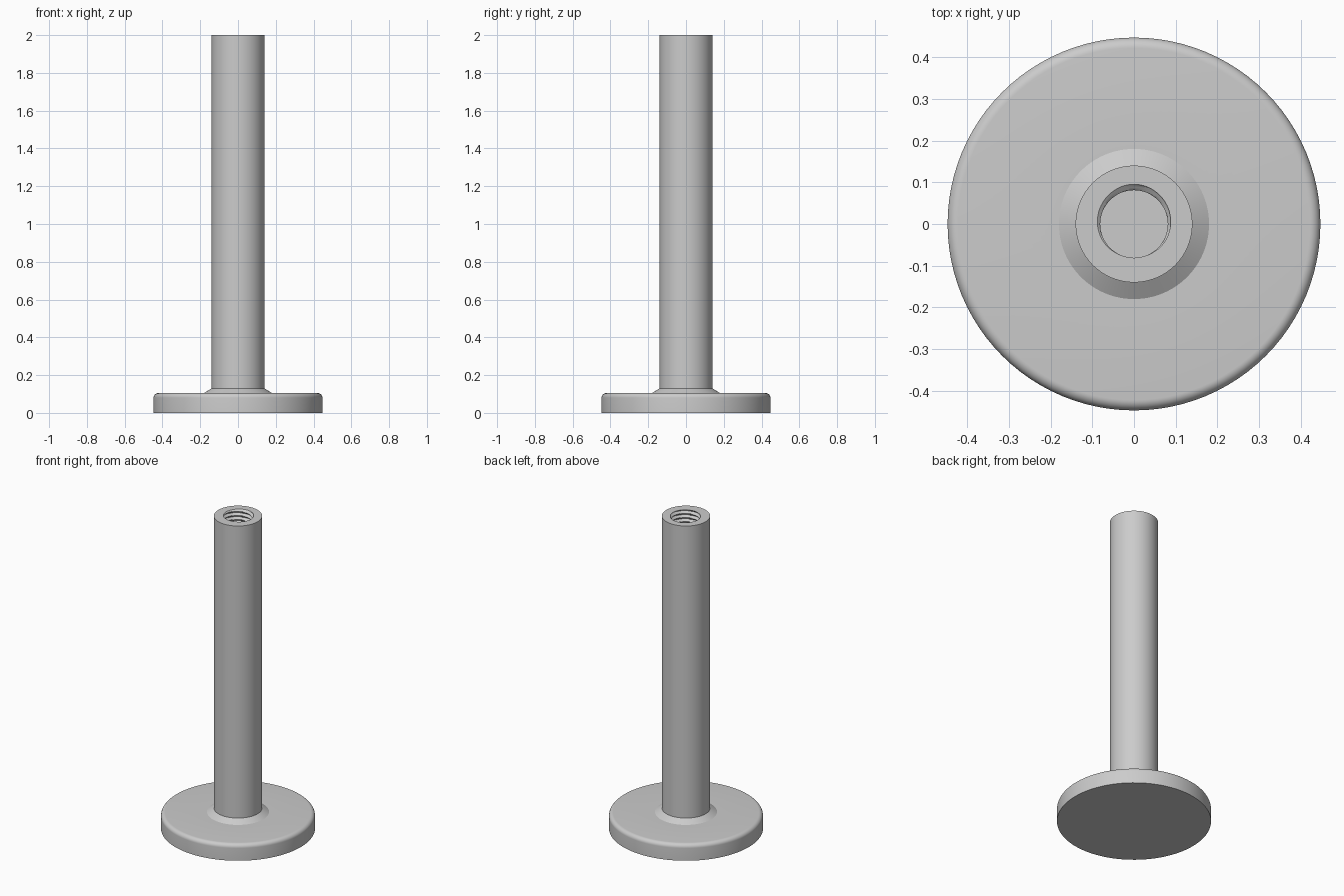
import bpy
import bmesh
from math import sin, cos, pi, radians

cube = bpy.data.objects.get("Cube")
if cube:
    bpy.data.objects.remove(cube, do_unlink=True)

SEGMENTS = 96
HEIGHT = 2.0
FLANGE_R, FLANGE_H, ROUNDING = 0.447, 0.105, 0.025
STEM_R, COLLAR_R, COLLAR_TOP = 0.14, 0.18, 0.13
BORE_R, GROOVE_DEPTH, PITCH, BORE_FLOOR = 0.081, 0.014, 0.026, 0.05

grey = bpy.data.materials.new("plain_grey")
grey.use_nodes = True
colour = (0.6, 0.6, 0.6, 1)
grey.diffuse_color = colour
grey.node_tree.nodes["Principled BSDF"].inputs["Base Color"].default_value = colour


def thread_radius(angle, z):
    """Triangular groove winding down the bore as a right-handed helix."""
    phase = ((z - HEIGHT) / PITCH - (angle - pi / 2) / (2 * pi)) % 1
    wave = abs(2 * phase - 1)
    return BORE_R + GROOVE_DEPTH * min(1, max(0, wave * 1.25 - 0.15))


def ring_verts(bm, z, radius):
    verts = []
    for i in range(SEGMENTS):
        a = 2 * pi * i / SEGMENTS
        r = radius(a, z) if callable(radius) else radius
        verts.append(bm.verts.new((r * cos(a), r * sin(a), z)))
    return verts


# Outer profile: flange with rounded rim, sloped collar, straight stem
profile = [(FLANGE_R, 0)]
for k in range(9):
    a = pi / 2 * k / 8
    profile.append((FLANGE_R - ROUNDING * (1 - cos(a)),
                    FLANGE_H - ROUNDING * (1 - sin(a))))
profile += [(COLLAR_R, FLANGE_H), (STEM_R, COLLAR_TOP), (STEM_R, HEIGHT)]

# Threaded bore, from the rim of the stem down to its floor
steps = round((HEIGHT - BORE_FLOOR) / PITCH * 8)
profile += [(thread_radius, HEIGHT + (BORE_FLOOR - HEIGHT) * k / steps)
            for k in range(steps + 1)]

bm = bmesh.new()
rings = [ring_verts(bm, z, r) for r, z in profile]
for low, high in zip(rings, rings[1:]):
    for i in range(SEGMENTS):
        j = (i + 1) % SEGMENTS
        bm.faces.new((low[i], low[j], high[j], high[i]))
bm.faces.new(rings[0][::-1])
bm.faces.new(rings[-1])

mesh = bpy.data.meshes.new("threaded_standoff")
bm.to_mesh(mesh)
bm.free()
mesh.materials.append(grey)

standoff = bpy.data.objects.new("threaded_standoff", mesh)
bpy.context.collection.objects.link(standoff)
bpy.ops.object.select_all(action="DESELECT")
standoff.select_set(True)
bpy.context.view_layer.objects.active = standoff
bpy.ops.object.shade_smooth_by_angle(angle=radians(30))
